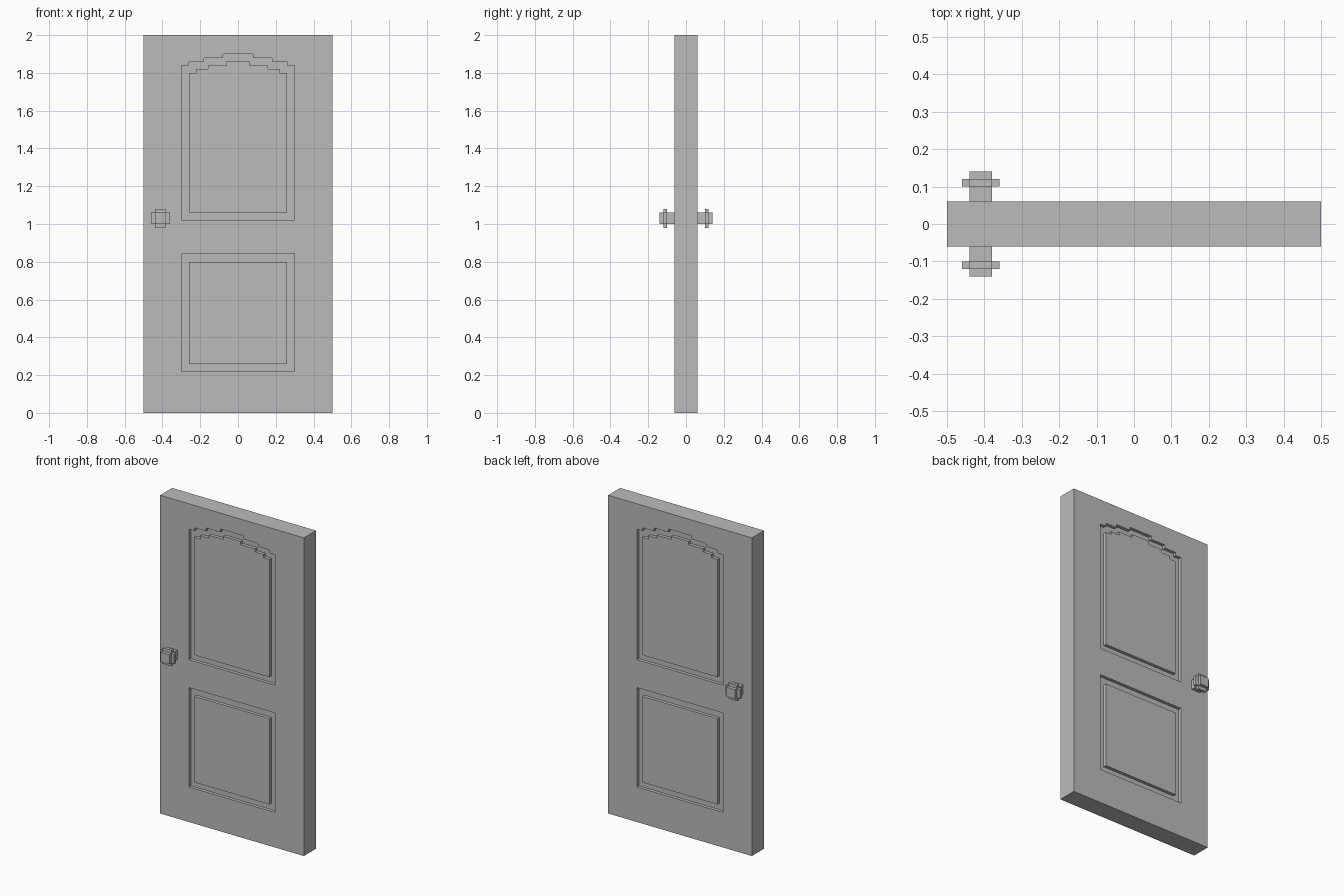
import bpy
import bmesh
from mathutils import Vector

cube = bpy.data.objects.get("Cube")
if cube:
    bpy.data.objects.remove(cube, do_unlink=True)

GREY = (0.5, 0.5, 0.5, 1.0)
mat = bpy.data.materials.new("plain grey")
mat.use_nodes = True
mat.diffuse_color = GREY
mat.node_tree.nodes["Principled BSDF"].inputs["Base Color"].default_value = GREY

HALF = 0.06     # half the door's thickness
FLOOR = 0.04    # distance of the groove floor from the centre plane


def prism(name, outline, y0, y1):
    """Extrude an (x, z) outline from y0 to y1."""
    bm = bmesh.new()
    face = bm.faces.new([bm.verts.new((x, y0, z)) for x, z in outline])
    new = bmesh.ops.extrude_face_region(bm, geom=[face])["geom"]
    bmesh.ops.translate(bm, vec=Vector((0, y1 - y0, 0)),
                        verts=[g for g in new if isinstance(g, bmesh.types.BMVert)])
    bmesh.ops.recalc_face_normals(bm, faces=bm.faces)
    mesh = bpy.data.meshes.new(name)
    bm.to_mesh(mesh)
    bm.free()
    mesh.materials.append(mat)
    obj = bpy.data.objects.new(name, mesh)
    bpy.context.collection.objects.link(obj)
    return obj


def rect(x0, x1, z0, z1):
    return [(x0, z0), (x1, z0), (x1, z1), (x0, z1)]


def stepped(bottom, top, widths, rise=0.02):
    """Mirrored outline whose top climbs in steps; widths run from outside in."""
    right = [(widths[0], bottom)]
    for i, w in enumerate(widths):
        z = top - rise * (len(widths) - 1 - i)
        if i:
            right.append((w, z - rise))
        right.append((w, z))
    return right + [(-x, z) for x, z in reversed(right)]


# Outer groove edge and inner panel edge for each panel
panels = {
    "upper": (stepped(1.02, 1.90, [0.30, 0.26, 0.18, 0.08]),
              stepped(1.06, 1.86, [0.26, 0.22, 0.16, 0.06])),
    "lower": (rect(-0.30, 0.30, 0.22, 0.845),
              rect(-0.26, 0.26, 0.26, 0.80)),
}

# Door slab with a recess for each panel on both sides
slab = prism("door_slab", rect(-0.5, 0.5, 0, 2), -HALF, HALF)
cutters = []
for label, (outer, inner) in panels.items():
    for side, s in (("front", -1), ("back", 1)):
        cutter = prism("recess_cutter", outer, s * FLOOR, s * (HALF + 0.05))
        cutter.hide_render = True
        cutters.append(cutter)
        mod = slab.modifiers.new("recess", 'BOOLEAN')
        mod.operation = 'DIFFERENCE'
        mod.solver = 'EXACT'
        mod.object = cutter
        # Raised panel standing in the recess, flush with the door face
        prism(f"{label}_{side}_panel", inner, s * FLOOR, s * HALF)

# Bake the recesses and drop the cutters
bpy.context.view_layer.update()
baked = bpy.data.meshes.new_from_object(
    slab.evaluated_get(bpy.context.evaluated_depsgraph_get()))
slab.modifiers.clear()
slab.data = baked
for cutter in cutters:
    bpy.data.objects.remove(cutter, do_unlink=True)

# Knobs: square stem with a cross-shaped collar
KX, KZ = -0.41, 1.03
a, b = 0.03, 0.05
cross = [(b, -a), (b, a), (a, a), (a, b), (-a, b), (-a, a),
         (-b, a), (-b, -a), (-a, -a), (-a, -b), (a, -b), (a, -a)]
for side, s in (("front", -1), ("back", 1)):
    prism(f"{side}_knob_stem", rect(KX - a, KX + a, KZ - a, KZ + a),
          s * HALF, s * 0.14)
    prism(f"{side}_knob_collar", [(KX + x, KZ + z) for x, z in cross],
          s * 0.10, s * 0.12)
